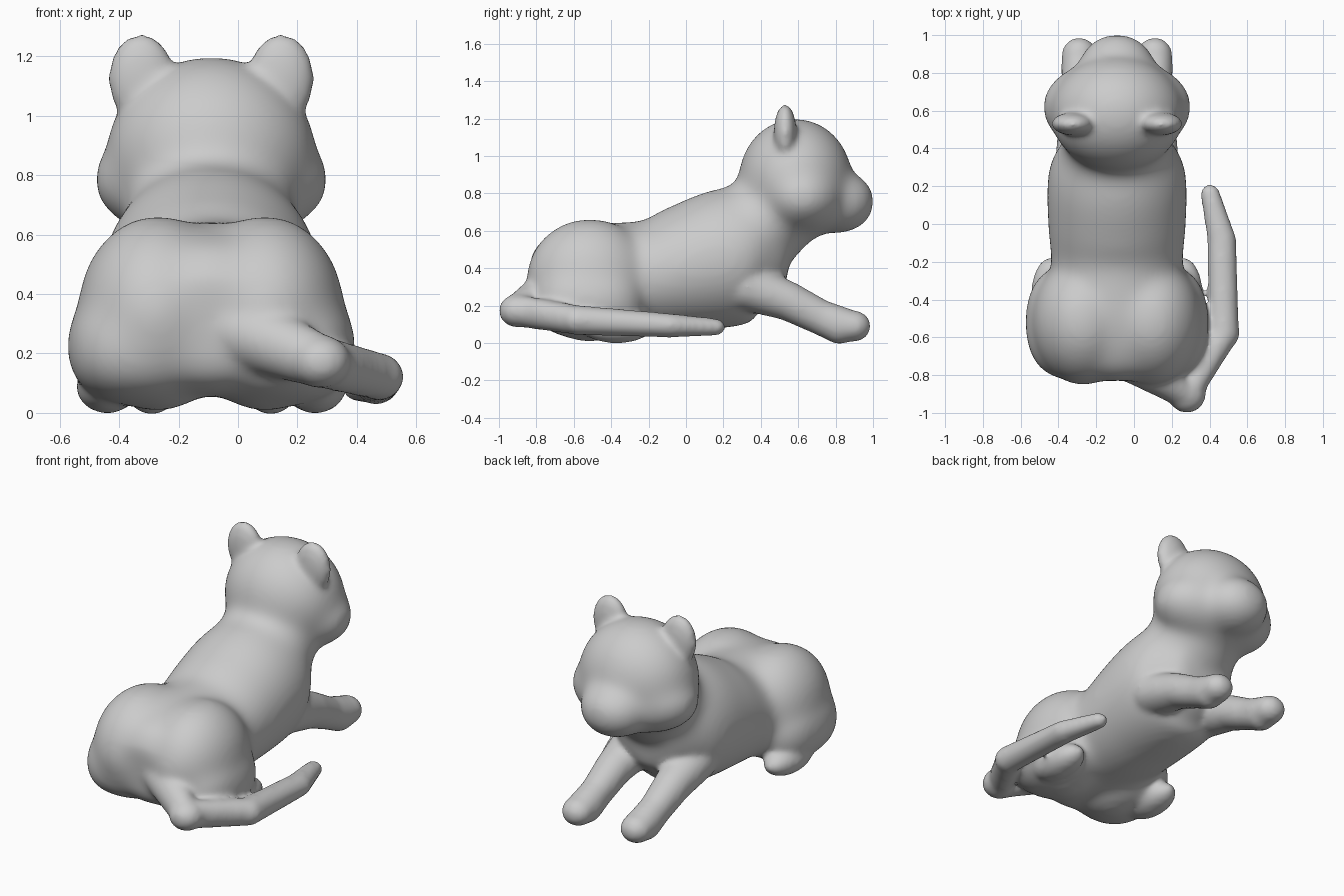
import bpy, bmesh, math
from mathutils import Vector

if "Cube" in bpy.data.objects:
    bpy.data.objects.remove(bpy.data.objects["Cube"])

CX = -0.09  # middle of the body (the tail swings out to +x)
bm = bmesh.new()


def blob(x, y, z, rx, ry, rz, square=1.0):
    """Ellipsoid; square below 1 makes it boxier."""
    new = bmesh.ops.create_uvsphere(bm, u_segments=32, v_segments=20, radius=1)["verts"]
    for v in new:
        c = [math.copysign(abs(a) ** square, a) for a in v.co]
        v.co = (x + c[0] * rx, y + c[1] * ry, z + c[2] * rz)


def smooth_path(pts, steps=5):
    """Catmull-Rom through the points, radii included."""
    pts = [Vector(p) for p in pts]
    out = []
    for i in range(len(pts) - 1):
        a, b, c, d = pts[max(i - 1, 0)], pts[i], pts[i + 1], pts[min(i + 2, len(pts) - 1)]
        for k in range(steps):
            t = k / steps
            out.append(0.5 * (2 * b + (c - a) * t + (2 * a - 5 * b + 4 * c - d) * t * t
                              + (3 * b - a - 3 * c + d) * t ** 3))
    return out + [pts[-1]]


def tube(points, joints=True, n=32):
    """Closed loft through points (x, y, z, half width, half height)."""
    pos = [Vector(p[:3]) for p in points]
    rings = []
    for i, p in enumerate(points):
        t = (pos[min(i + 1, len(pos) - 1)] - pos[max(i - 1, 0)]).normalized()
        side = t.cross(Vector((0, 0, 1))).normalized()
        up = side.cross(t)
        rings.append([bm.verts.new(pos[i] + side * p[3] * math.cos(a) + up * p[4] * math.sin(a))
                      for a in (2 * math.pi * k / n for k in range(n))])
        if joints:
            blob(*p[:3], p[3], p[3], p[4])
    for a, b in zip(rings, rings[1:]):
        for k in range(n):
            bm.faces.new((a[k], a[(k + 1) % n], b[(k + 1) % n], b[k]))
    bm.faces.new(rings[0][::-1])
    bm.faces.new(rings[-1])


def fuse(obj, voxel, iterations, swell=0.0):
    """Merge overlapping parts into one soft skin."""
    remesh = obj.modifiers.new("fuse", "REMESH")
    remesh.mode = "VOXEL"
    remesh.voxel_size = voxel
    remesh.use_smooth_shade = True
    soften = obj.modifiers.new("soften", "SMOOTH")
    soften.factor = 0.5
    soften.iterations = iterations
    if swell:
        puff = obj.modifiers.new("swell", "DISPLACE")
        puff.mid_level = 0
        puff.strength = swell


def take_mesh(name):
    """Move the working parts into a new object."""
    bmesh.ops.recalc_face_normals(bm, faces=bm.faces[:])
    mesh = bpy.data.meshes.new(name)
    bm.to_mesh(mesh)
    bm.clear()
    obj = bpy.data.objects.new(name, mesh)
    bpy.context.collection.objects.link(obj)
    return obj


# torso
tube(smooth_path([(CX, -0.81, 0.30, 0.18, 0.16),
                  (CX, -0.72, 0.31, 0.26, 0.24),
                  (CX, -0.50, 0.35, 0.31, 0.275),
                  (CX, -0.20, 0.355, 0.338, 0.29),
                  (CX, 0.00, 0.40, 0.355, 0.33),
                  (CX, 0.20, 0.45, 0.36, 0.36),
                  (CX, 0.34, 0.48, 0.335, 0.345),
                  (CX, 0.45, 0.47, 0.26, 0.28),
                  (CX, 0.54, 0.46, 0.17, 0.17)]), joints=False)

# neck
tube(smooth_path([(CX, 0.20, 0.49, 0.33, 0.30),
                  (CX, 0.40, 0.64, 0.28, 0.25),
                  (CX, 0.55, 0.79, 0.27, 0.24)]), joints=False)

# skull, cheeks and muzzle
blob(CX, 0.585, 0.87, 0.345, 0.295, 0.32)
blob(CX, 0.62, 0.785, 0.39, 0.25, 0.21)
blob(CX, 0.81, 0.755, 0.20, 0.19, 0.16)

# haunches
for s in (-1, 1):
    blob(CX + s * 0.18, -0.515, 0.335, 0.26, 0.33, 0.32)
    blob(CX + s * 0.235, -0.52, 0.225, 0.24, 0.295, 0.19, 0.82)

core = take_mesh("trunk")
fuse(core, 0.02, 38, 0.012)
depsgraph = bpy.context.evaluated_depsgraph_get()
trunk = bpy.data.meshes.new_from_object(core.evaluated_get(depsgraph))
bpy.data.objects.remove(core)
bm.from_mesh(trunk)

for s in (-1, 1):
    # ear
    blob(CX + s * 0.235, 0.53, 1.125, 0.113, 0.061, 0.152)
    # front leg
    tube([(CX + s * 0.19, 0.33, 0.30, 0.14, 0.13),
          (CX + s * 0.20, 0.55, 0.222, 0.108, 0.105),
          (CX + s * 0.20, 0.72, 0.137, 0.092, 0.095),
          (CX + s * 0.20, 0.82, 0.095, 0.097, 0.102),
          (CX + s * 0.20, 0.895, 0.09, 0.094, 0.084)])
    # hind foot
    blob(CX + s * 0.35, -0.37, 0.088, 0.105, 0.195, 0.09)

# tail curling round to the right
tube([(-0.01, -0.68, 0.29, 0.16, 0.14),
      (0.28, -0.90, 0.172, 0.102, 0.09),
      (0.475, -0.58, 0.122, 0.085, 0.08),
      (0.465, -0.08, 0.093, 0.077, 0.065),
      (0.403, 0.16, 0.085, 0.053, 0.047)])

cat = take_mesh("cat_body")
fuse(cat, 0.015, 16)
bm.free()

grey = bpy.data.materials.new("plain_grey")
grey.diffuse_color = (0.6, 0.6, 0.6, 1)
grey.use_nodes = True
grey.node_tree.nodes["Principled BSDF"].inputs["Base Color"].default_value = grey.diffuse_color
cat.data.materials.clear()
cat.data.materials.append(grey)
